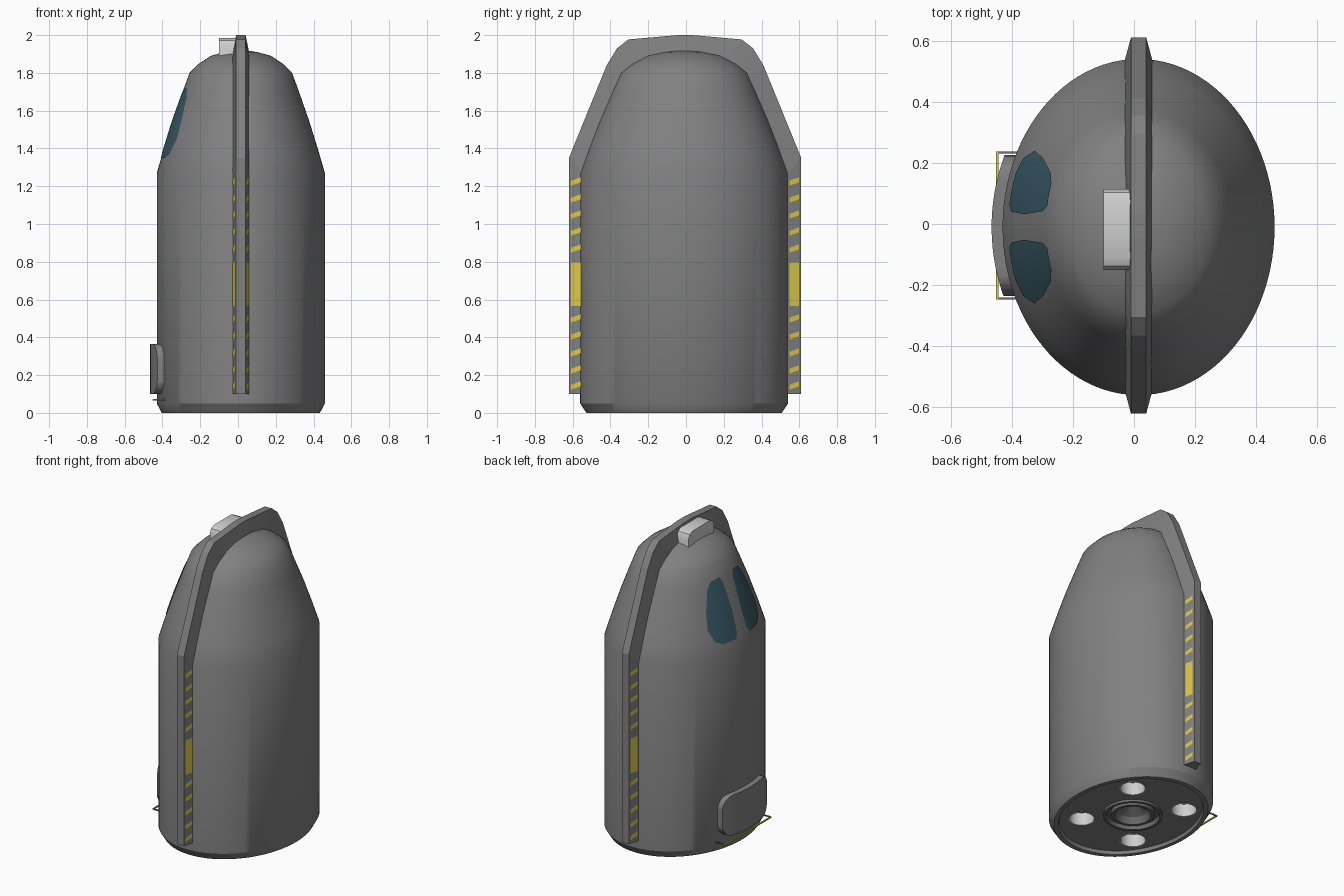
import bpy, bmesh, math
from mathutils import Vector

if "Cube" in bpy.data.objects:
    bpy.data.objects.remove(bpy.data.objects["Cube"])

CX, CY = 0.015, -0.01        # body axis
A, B = 0.445, 0.55           # body half widths


def material(name, r, g, b):
    m = bpy.data.materials.new(name)
    m.diffuse_color = (r, g, b, 1)
    m.use_nodes = True
    m.node_tree.nodes["Principled BSDF"].inputs["Base Color"].default_value = m.diffuse_color
    return m


GREY = material("hull grey", 0.22, 0.22, 0.22)
DARK = material("nozzle grey", 0.15, 0.15, 0.15)
YELLOW = material("warning yellow", 0.72, 0.58, 0.06)
GLASS = material("window blue", 0.04, 0.10, 0.135)
WHITE = material("light grey", 0.62, 0.62, 0.62)


def finish(name, bm, mat, smooth=None, recalc=True):
    if recalc:
        bmesh.ops.recalc_face_normals(bm, faces=bm.faces[:])
    me = bpy.data.meshes.new(name)
    bm.to_mesh(me)
    bm.free()
    ob = bpy.data.objects.new(name, me)
    bpy.context.collection.objects.link(ob)
    me.materials.append(mat)
    if smooth:
        shade(ob, smooth)
    return ob


def select(ob):
    bpy.ops.object.select_all(action='DESELECT')
    ob.select_set(True)
    bpy.context.view_layer.objects.active = ob


def shade(ob, deg):
    select(ob)
    bpy.ops.object.shade_smooth_by_angle(angle=math.radians(deg))


def loft(bm, profile, cx, cy, a=1.0, b=1.0, n=48):
    """Elliptical rings from (z, scale) pairs, capped at both ends."""
    rings = []
    for z, s in profile:
        rings.append([bm.verts.new((cx + a * s * math.cos(2 * math.pi * i / n),
                                    cy + b * s * math.sin(2 * math.pi * i / n), z))
                      for i in range(n)])
    for r0, r1 in zip(rings, rings[1:]):
        for i in range(n):
            j = (i + 1) % n
            bm.faces.new((r0[i], r0[j], r1[j], r1[i]))
    bm.faces.new(rings[0][::-1])
    bm.faces.new(rings[-1])


# hull: chamfered base, straight sides, domed nose
SHELL = [(0, 0.94), (0.05, 1), (1.27, 1), (1.4, 0.915), (1.55, 0.81), (1.7, 0.692),
         (1.8, 0.61), (1.845, 0.51), (1.89, 0.36), (1.91, 0.2), (1.92, 0.05)]
bm = bmesh.new()
loft(bm, [(0.02, 0.87), (0, 0.885)] + SHELL, CX, CY, A, B, 96)
hull = finish("hull", bm, GREY)

# sockets in the base for thrusters and main nozzle
HOLES = [(0.005 + sx * 0.2, -0.005 + sy * 0.237) for sx in (-1, 1) for sy in (-1, 1)]
bm = bmesh.new()
for x, y in HOLES:
    loft(bm, [(-0.1, 0.08), (0.13, 0.08)], x, y)
loft(bm, [(-0.1, 0.17), (0.15, 0.17)], 0.005, -0.005)
cutter = finish("socket_cutter", bm, GREY)
cutter.hide_render = True
mod = hull.modifiers.new("sockets", 'BOOLEAN')
mod.operation = 'DIFFERENCE'
mod.solver = 'EXACT'
mod.object = cutter
select(hull)
bpy.ops.object.modifier_apply(modifier=mod.name)
bpy.data.objects.remove(cutter)
shade(hull, 30)

# thruster cups and stepped main nozzle
for k, (x, y) in enumerate(HOLES):
    bm = bmesh.new()
    loft(bm, [(0.12, 0.081), (0.017, 0.081), (0.017, 0.075), (0.10, 0.075)], x, y)
    finish(f"thruster_cup_{k + 1}", bm, WHITE, 30)
bm = bmesh.new()
loft(bm, [(0.14, 0.177), (0.004, 0.177), (0.004, 0.16), (0.03, 0.155), (0.03, 0.132),
          (0.01, 0.127), (0.01, 0.108), (0.05, 0.09), (0.09, 0.03)], 0.005, -0.005)
finish("main_nozzle", bm, DARK, 30)

# fin hoop: tapered band running over the hull, (outer y, outer z, inner y, inner z)
HALF = [(0.615, 0.10, 0.53, 0.10), (0.615, 1.35, 0.53, 1.26), (0.415, 1.84, 0.33, 1.75),
        (0.36, 1.93, 0.27, 1.81), (0.30, 1.977, 0.19, 1.86), (0.04, 2.0, 0.03, 1.89)]
path = HALF + [(-a, b, -c, d) for a, b, c, d in HALF[::-1]]
bm = bmesh.new()
sections = []
for oy, oz, iy, iz in path:
    pts = [(-0.048, iy, iz), (-0.025, oy, oz), (0.025, oy, oz), (0.048, iy, iz)]
    sections.append([bm.verts.new((CX + x, y - 0.005, z)) for x, y, z in pts])
for s0, s1 in zip(sections, sections[1:]):
    for i in range(4):
        j = (i + 1) % 4
        bm.faces.new((s0[i], s0[j], s1[j], s1[i]))
bm.faces.new(sections[0])
bm.faces.new(sections[-1][::-1])
finish("fin_hoop", bm, GREY)

# hazard stripes on the four tapered fin faces
LEVELS = [1.225, 1.135, 1.05, 0.96, 0.87, 0.5, 0.41, 0.32, 0.23, 0.145]
bm = bmesh.new()
for sx in (-1, 1):
    for sy in (-1, 1):
        bars = [(z - 0.013, z + 0.013, 0.018) for z in LEVELS] + [(0.565, 0.795, 0)]
        for z0, z1, rise in bars:
            corners = []
            for y, z, k in ((0.552, z0, -1), (0.604, z0, 1), (0.604, z1, 1), (0.552, z1, -1)):
                x = 0.048 - 0.023 * (y - 0.53) / 0.085 + 0.002
                corners.append(bm.verts.new((CX + sx * x, sy * y - 0.005,
                                             z + k * sx * sy * rise / 2)))
            f = bm.faces.new(corners)
            f.normal_update()
            if f.normal.x * sx < 0:
                f.normal_flip()
finish("hazard_stripes", bm, YELLOW, recalc=False)


def hull_x(y, z):
    """x of the hull's -x side at the given y and z."""
    s = 1.0
    for (z0, s0), (z1, s1) in zip(SHELL, SHELL[1:]):
        if z0 <= z <= z1:
            s = s0 + (s1 - s0) * (z - z0) / (z1 - z0)
    return CX - A * s * math.sqrt(max(0, 1 - ((y - CY) / (B * s)) ** 2))


def wrapped_panel(outline, offset):
    """Flat (y, z) outline cut into a grid and wrapped on the hull's -x side."""
    bm = bmesh.new()
    f = bm.faces.new([bm.verts.new((0, y, z)) for y, z in outline])
    f.normal_update()
    if f.normal.x > 0:
        f.normal_flip()
    for axis, lo in ((1, -0.3), (2, 0.0)):
        for i in range(60):
            co, no = Vector((0, 0, 0)), Vector((0, 0, 0))
            co[axis], no[axis] = lo + i * 0.03 + 0.01, 1
            bmesh.ops.bisect_plane(bm, geom=bm.verts[:] + bm.edges[:] + bm.faces[:],
                                   plane_co=co, plane_no=no)
    for v in bm.verts:
        v.co.x = hull_x(v.co.y, v.co.z) - offset
    return bm


# cockpit windows
PANE = [(0.07, 1.35), (0.175, 1.35), (0.225, 1.375), (0.25, 1.45), (0.225, 1.56),
        (0.175, 1.68), (0.14, 1.715), (0.07, 1.725), (0.052, 1.69), (0.042, 1.52), (0.05, 1.38)]
for name, s in (("window_left", 1), ("window_right", -1)):
    bm = wrapped_panel([(s * y - 0.01, z) for y, z in PANE], 0.005)
    finish(name, bm, GLASS, 30, recalc=False)

# rounded hatch low on the -x side
R, outline = 0.08, []
for cy, cz, start in ((0.145, 0.285, 0), (-0.155, 0.285, 90), (-0.155, 0.18, 180), (0.145, 0.18, 270)):
    for i in range(7):
        t = math.radians(start + 15 * i)
        outline.append((cy + R * math.cos(t), cz + R * math.sin(t)))
bm = wrapped_panel(outline, 0.036)
ext = bmesh.ops.extrude_face_region(bm, geom=bm.faces[:])
for v in [g for g in ext["geom"] if isinstance(g, bmesh.types.BMVert)]:
    v.co.x += 0.06
finish("hatch", bm, GREY, 30)


def box(name, mat, x0, x1, y0, y1, z0, z1):
    bm = bmesh.new()
    bmesh.ops.create_cube(bm, size=1)
    for v in bm.verts:
        v.co = ((x0 + x1) / 2 + v.co.x * (x1 - x0), (y0 + y1) / 2 + v.co.y * (y1 - y0),
                (z0 + z1) / 2 + v.co.z * (z1 - z0))
    return finish(name, bm, mat)


# thin step rail below the hatch
box("step_rail", YELLOW, -0.452, -0.444, -0.247, 0.237, 0.066, 0.074)
for name, y in (("step_strut_front", -0.247), ("step_strut_back", 0.231)):
    box(name, DARK, -0.45, -0.37, y, y + 0.006, 0.066, 0.074)

# light housing beside the fin, rounded along its length
bm = bmesh.new()
prof = [(-0.15, 1.87), (-0.15, 1.95), (-0.138, 1.972), (-0.11, 1.985), (0.075, 1.985),
        (0.103, 1.972), (0.115, 1.95), (0.115, 1.87)]
f = bm.faces.new([bm.verts.new((-0.10, y, z)) for y, z in prof])
ext = bmesh.ops.extrude_face_region(bm, geom=[f])
for v in [g for g in ext["geom"] if isinstance(g, bmesh.types.BMVert)]:
    v.co.x = 0.0
finish("light_housing", bm, WHITE, 35)
